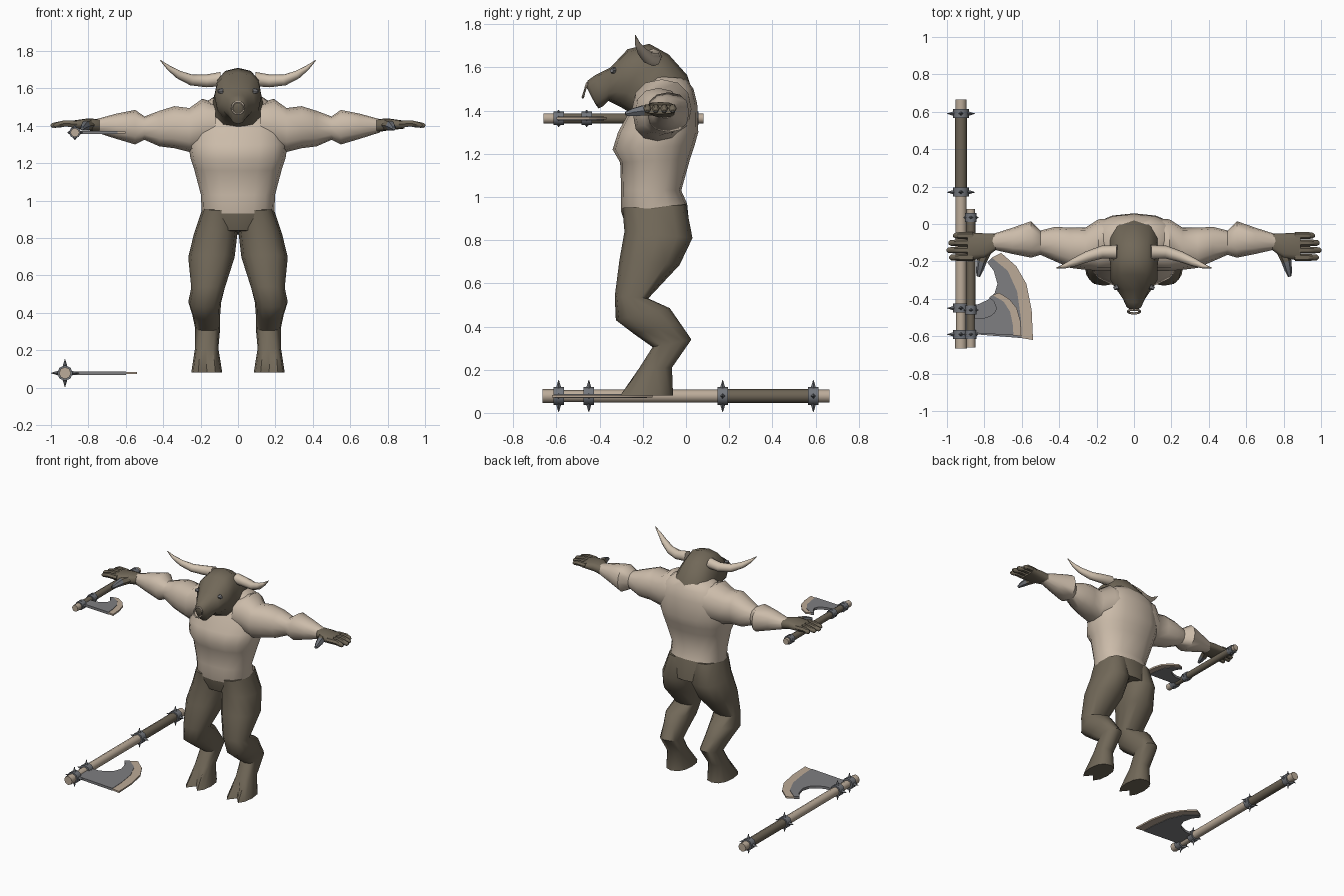
import bpy, bmesh, math
from mathutils import Vector as V3

if "Cube" in bpy.data.objects:
    bpy.data.objects.remove(bpy.data.objects["Cube"])


def material(name, rgb):
    m = bpy.data.materials.new(name)
    m.diffuse_color = (*rgb, 1)
    m.use_nodes = True
    m.node_tree.nodes["Principled BSDF"].inputs["Base Color"].default_value = m.diffuse_color
    return m


SKIN = material("pale skin", (.60, .50, .40))
FUR = material("brown fur", (.165, .138, .098))
METAL = material("grey metal", (.21, .21, .22))
BAND = material("blue grey band", (.17, .18, .20))
HORN = material("horn", (.64, .54, .43))
EDGE = material("blade edge", (.50, .40, .31))
WOOD = material("light wood", (.50, .41, .32))
WRAP = material("dark grip", (.15, .125, .09))


def finish(name, bm, mats, mirror=False, angle=50):
    bmesh.ops.recalc_face_normals(bm, faces=bm.faces)
    me = bpy.data.meshes.new(name)
    bm.to_mesh(me)
    bm.free()
    for m in mats:
        me.materials.append(m)
    for p in me.polygons:
        p.use_smooth = True
    me.set_sharp_from_angle(angle=math.radians(angle))
    ob = bpy.data.objects.new(name, me)
    bpy.context.collection.objects.link(ob)
    if mirror:
        ob.modifiers.new("mirror", 'MIRROR').use_mirror_merge = False
    return ob


def loft(name, rings, mats, n=12, e=.85, mirror=False, rule=None, notch=0, angle=50):
    """Skin over rings (centre, half axis U, half axis V); rule gives the material per band."""
    bm = bmesh.new()
    loops = []
    for c, u, v in rings:
        loop = []
        for i in range(n):
            a = 2 * math.pi * i / n
            ca, sa = math.cos(a), math.sin(a)
            ca = math.copysign(abs(ca) ** e, ca) if abs(ca) > 1e-6 else 0
            sa = math.copysign(abs(sa) ** e, sa) if abs(sa) > 1e-6 else 0
            loop.append(bm.verts.new(V3(c) + V3(u) * ca + V3(v) * sa))
        loops.append(loop)
    loops[-1][0].co.y += notch
    for k, (a, b) in enumerate(zip(loops, loops[1:])):
        for i in range(n):
            f = bm.faces.new((a[i], a[(i + 1) % n], b[(i + 1) % n], b[i]))
            f.material_index = rule(k) if rule else 0
    bm.faces.new(loops[0]).material_index = rule(0) if rule else 0
    bm.faces.new(loops[-1]).material_index = rule(len(rings) - 2) if rule else 0
    return finish(name, bm, mats, mirror, angle)


def profile(rows, cx=0):
    """Rings from front (y, z), back (y, z), and x range or half width."""
    out = []
    for fy, fz, by, bz, x0, x1 in rows:
        out.append((((x0 + x1) / 2, (fy + by) / 2, (fz + bz) / 2),
                    (0, (fy - by) / 2, (fz - bz) / 2), ((x1 - x0) / 2, 0, 0)))
    return out


def limb(rows):
    """Rings along x from (x, y0, y1, z0, z1)."""
    return [((x, (a + b) / 2, (c + d) / 2), (0, (b - a) / 2, 0), (0, 0, (d - c) / 2))
            for x, a, b, c, d in rows]


def tube(name, pts, radii, mats, n=8, **kw):
    rings = []
    for i, p in enumerate(pts):
        t = V3(pts[min(i + 1, len(pts) - 1)]) - V3(pts[max(i - 1, 0)])
        u = t.cross(V3((0, 0, 1)) if abs(t.normalized().z) < .9 else V3((0, 1, 0))).normalized()
        v = t.cross(u).normalized()
        rings.append((p, u * radii[i], v * radii[i]))
    return loft(name, rings, mats, n=n, e=1, **kw)


# torso with the furred hip below the waist
loft("torso", profile([
    (-.27, .84, .02, .82, -.17, .17), (-.30, .93, .005, .97, -.195, .195),
    (-.30, 1.03, -.022, 1.03, -.198, .198), (-.305, 1.16, .02, 1.18, -.235, .235),
    (-.34, 1.22, .04, 1.24, -.255, .255), (-.315, 1.30, .057, 1.30, -.265, .265),
    (-.255, 1.41, .052, 1.43, -.25, .25), (-.21, 1.50, .035, 1.50, -.21, .21),
    (-.18, 1.56, 0, 1.55, -.13, .13)]), [FUR, SKIN], n=16, rule=lambda k: int(k > 0))

# legs bending back at the hock, with cloven hooves
loft("leg", profile([
    (-.295, .95, .0, .965, .01, .19), (-.285, .84, .03, .81, .003, .235),
    (-.308, .71, -.03, .685, .018, .266), (-.33, .54, -.175, .53, .07, .25),
    (-.325, .43, -.075, .485, .09, .266), (-.24, .365, -.03, .42, .095, .245),
    (-.155, .305, .025, .34, .095, .23), (-.215, .21, -.065, .21, .105, .23),
    (-.32, .08, -.06, .08, .084, .25)]), [FUR], mirror=True, notch=.07)

# arms held straight out
loft("arm", limb([
    (.12, -.25, .03, 1.30, 1.52), (.19, -.25, .025, 1.27, 1.545), (.26, -.245, -.02, 1.26, 1.495),
    (.34, -.235, -.02, 1.28, 1.505), (.42, -.2, -.015, 1.29, 1.48), (.50, -.165, -.035, 1.325, 1.45),
    (.55, -.18, .015, 1.30, 1.485), (.65, -.16, -.02, 1.33, 1.465),
    (.76, -.135, -.055, 1.365, 1.435)]), [SKIN], mirror=True)

# hands
loft("palm", limb([(.74, -.14, -.05, 1.365, 1.435), (.80, -.185, -.05, 1.375, 1.44),
                   (.89, -.195, -.045, 1.385, 1.427)]), [FUR], e=.7, mirror=True)
for i, tip in enumerate((.965, .99, 1.0, .985)):
    y = -.062 - .039 * i
    tube("finger", [(.86, y, 1.41), (.93, y, 1.412), (tip - .008, y, 1.402), (tip, y, 1.398)],
         [.019, .019, .015, .008], [FUR], n=6, mirror=True)
tube("thumb", [(.79, -.14, 1.405), (.815, -.20, 1.40), (.825, -.245, 1.393), (.833, -.28, 1.385)],
     [.03, .027, .02, .01], [FUR, BAND], n=6, mirror=True, rule=lambda k: int(k > 0))

# neck, skull and muzzle (top point, bottom point, width)
loft("head", profile([
    (.03, 1.49, -.22, 1.38, -.13, .13), (.005, 1.565, -.25, 1.39, -.15, .15),
    (-.08, 1.66, -.275, 1.40, -.132, .132), (-.17, 1.71, -.30, 1.415, -.125, .125),
    (-.27, 1.685, -.33, 1.43, -.125, .125), (-.35, 1.60, -.36, 1.445, -.09, .09),
    (-.42, 1.565, -.385, 1.42, -.058, .058), (-.455, 1.54, -.405, 1.41, -.045, .045),
    (-.462, 1.51, -.42, 1.43, -.03, .03)]), [FUR])

# horns, ears, eyes and nose ring
tube("horn", [(.09, -.15, 1.65), (.17, -.15, 1.64), (.25, -.175, 1.645), (.32, -.205, 1.675),
              (.37, -.225, 1.71), (.415, -.235, 1.75)],
     [.038, .034, .029, .022, .013, .002], [HORN], mirror=True)
tube("eye", [(.085, -.335, 1.585), (.108, -.345, 1.585)], [.016, .009], [METAL], n=6, mirror=True)
ring = [(.033 * math.sin(a), -.468 + .01 * math.cos(a), 1.495 + .033 * math.cos(a))
        for a in [2 * math.pi * i / 16 for i in range(17)]]
tube("nose_ring", ring, [.006] * 17, [HORN], n=6)


def plate(bm, pts, z, h, index):
    low = [bm.verts.new((x, y, z - h)) for x, y in pts]
    top = [bm.verts.new((x, y, z + h)) for x, y in pts]
    faces = [bm.faces.new(low[::-1]), bm.faces.new(top)]
    for i in range(len(pts)):
        j = (i + 1) % len(pts)
        faces.append(bm.faces.new((low[i], low[j], top[j], top[i])))
    for f in faces:
        f.material_index = index


# blade outlines relative to the handle axis (x) and the blade foot (y)
HOOK = [(.02, .19), (.09, .19), (.145, .215), (.18, .25), (.195, .30), (.175, .37), (.14, .415)]
MID = [(.165, .44), (.25, .37), (.30, .26), (.32, .12), (.325, .01)]
OUTER = [(.215, .465), (.295, .395), (.35, .30), (.378, .16), (.385, 0)]


def axe(name, x, z, r, sx, sy, foot, spans, bands, spike):
    # shaft pieces
    for a, b, mat, k in spans:
        tube(name + "_shaft", [(x, a, z), (x, b, z)], [r * k, r * k], [mat], angle=60)
    # collars, each with four spikes
    for y in bands:
        tube(name + "_collar", [(x, y - .024, z), (x, y + .024, z)], [r * 1.3] * 2, [BAND])
        for dx, dz in ((1, 0), (-1, 0), (0, 1), (0, -1)):
            tube(name + "_spike", [(x + dx * r, y, z + dz * r), (x + dx * spike, y, z + dz * spike)],
                 [.014, .001], [BAND], n=4, angle=20)
    # blade with a paler cutting edge
    place = lambda pts: [(x + px * sx, foot + py * sy) for px, py in pts]
    bm = bmesh.new()
    plate(bm, place(HOOK + MID + [(.02, .035)]), z, .009, 0)
    plate(bm, place(MID + OUTER[::-1]), z, .006, 1)
    finish(name + "_blade", bm, [METAL, EDGE], angle=20)


axe("great_axe", -.925, .078, .032, 1, 1, -.62,
    [(-.665, -.59, WOOD, 1), (-.59, -.45, WOOD, .85), (-.45, .17, WOOD, .95),
     (.17, .59, WRAP, 1.0), (.59, .665, WOOD, .95)], (-.59, -.45, .17, .59), .075)
axe("hand_axe", -.872, 1.364, .024, .7, .5, -.60,
    [(-.66, -.59, WOOD, 1), (-.59, -.46, WRAP, .95), (-.46, .035, WRAP, 1),
     (.035, .08, WOOD, .95)], (-.59, -.46, .035), .04)
